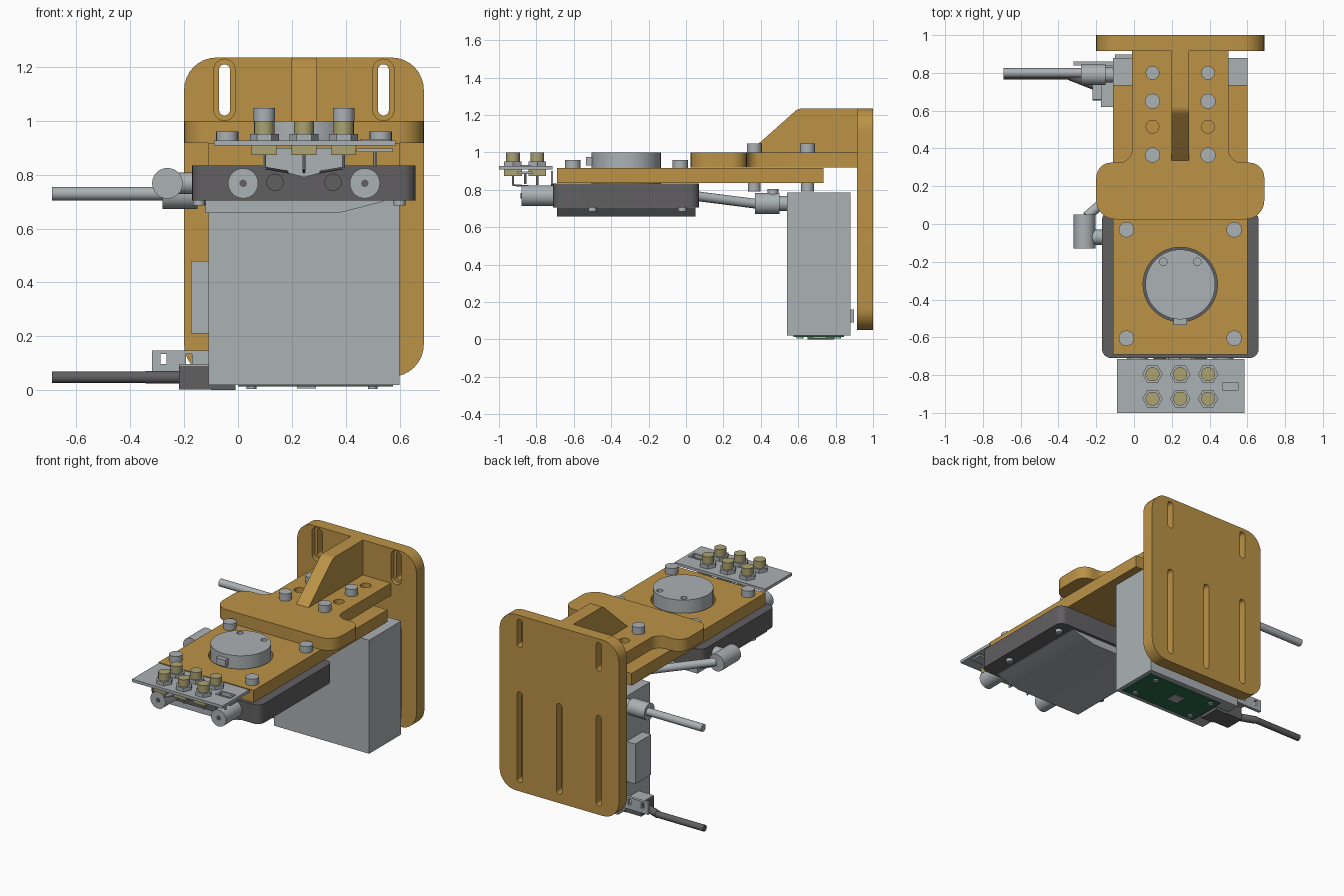
import bpy, bmesh, math
from mathutils import Vector, Matrix

if "Cube" in bpy.data.objects:
    bpy.data.objects.remove(bpy.data.objects["Cube"])


def material(name, r, g, b):
    m = bpy.data.materials.new(name)
    m.diffuse_color = (r, g, b, 1)
    m.use_nodes = True
    m.node_tree.nodes["Principled BSDF"].inputs["Base Color"].default_value = m.diffuse_color
    return m


GOLD = material("anodised gold", 0.50, 0.29, 0.062)
GREY = material("light grey metal", 0.41, 0.44, 0.455)
DARK = material("dark grey", 0.12, 0.115, 0.12)
BRASS = material("pale brass", 0.41, 0.36, 0.165)
GREEN = material("circuit green", 0.025, 0.15, 0.065)
CX = 0.245  # centre line of the bracket

# Columns map the outline's u, v and extrusion direction to world axes
AXES = {
    'Z': Matrix(((1, 0, 0), (0, 1, 0), (0, 0, 1))),
    'Y': Matrix(((1, 0, 0), (0, 0, -1), (0, 1, 0))),
    'X': Matrix(((0, 0, 1), (1, 0, 0), (0, 1, 0))),
}


def finish(ob, name, mat):
    ob.name = name
    ob.data.materials.clear()
    ob.data.materials.append(mat)
    bpy.ops.object.select_all(action='DESELECT')
    ob.select_set(True)
    bpy.context.view_layer.objects.active = ob
    bpy.ops.object.shade_smooth_by_angle(angle=math.radians(30))
    return ob


def rounded(pts, radii, n=8):
    """Polygon with each corner replaced by a tangent arc."""
    out = []
    for i, (p, r) in enumerate(zip(pts, radii)):
        p = Vector(p)
        if r == 0:
            out.append(p)
            continue
        a = (Vector(pts[i - 1]) - p).normalized()
        b = (Vector(pts[(i + 1) % len(pts)]) - p).normalized()
        half = a.angle(b) / 2
        c = p + (a + b).normalized() * (r / math.sin(half))
        t = r / math.tan(half)
        s, e = p + a * t - c, p + b * t - c
        sweep = s.angle(e)
        for k in range(n + 1):
            f = k / n
            out.append(c + (s * math.sin((1 - f) * sweep) + e * math.sin(f * sweep)) / math.sin(sweep))
    return out


def rect(x0, x1, y0, y1, r=0):
    return rounded([(x0, y0), (x1, y0), (x1, y1), (x0, y1)], [r] * 4)


def circle(x, y, r, n=24):
    return [(x + r * math.cos(2 * math.pi * k / n), y + r * math.sin(2 * math.pi * k / n)) for k in range(n)]


def plate(name, outline, w0, w1, mat, axis='Z', holes=()):
    """Extruded outline with through holes, spanning w0 to w1 on the axis."""
    cu = bpy.data.curves.new(name, 'CURVE')
    cu.dimensions = '2D'
    cu.fill_mode = 'BOTH'
    cu.extrude = abs(w1 - w0) / 2
    for loop in [outline, *holes]:
        sp = cu.splines.new('POLY')
        sp.points.add(len(loop) - 1)
        for pt, co in zip(sp.points, loop):
            pt.co = (co[0], co[1], 0, 1)
        sp.use_cyclic_u = True
    ob = bpy.data.objects.new(name, cu)
    bpy.context.collection.objects.link(ob)
    bpy.ops.object.select_all(action='DESELECT')
    ob.select_set(True)
    bpy.context.view_layer.objects.active = ob
    bpy.ops.object.convert(target='MESH')
    ob = bpy.context.object
    m = AXES[axis]
    mid = (w0 + w1) / 2 * (-1 if axis == 'Y' else 1)
    bm = bmesh.new()
    bm.from_mesh(ob.data)
    bmesh.ops.remove_doubles(bm, verts=bm.verts, dist=1e-5)
    for v in bm.verts:
        v.co = m @ (v.co + Vector((0, 0, mid)))
    bmesh.ops.recalc_face_normals(bm, faces=bm.faces)
    bm.to_mesh(ob.data)
    bm.free()
    return finish(ob, name, mat)


def box(name, x0, x1, y0, y1, z0, z1, mat):
    return plate(name, rect(x0, x1, y0, y1), z0, z1, mat)


def rod(name, p, q, r, mat, n=24):
    p, q = Vector(p), Vector(q)
    bpy.ops.mesh.primitive_cylinder_add(vertices=n, radius=r, depth=(q - p).length, location=(p + q) / 2)
    ob = bpy.context.object
    ob.rotation_euler = (q - p).to_track_quat('Z', 'Y').to_euler()
    return finish(ob, name, mat)


# Back plate: slots are narrow behind and wider in front
slots = [(CX - 0.295, 1.02, 1.21), (CX + 0.295, 1.02, 1.21)] + [(CX + d, 0.11, 0.72) for d in (-0.295, 0, 0.295)]
for name, y0, y1, h in (("back_plate", 0.945, 1.0, 0.02), ("back_plate_front", 0.915, 0.945, 0.039)):
    g = h - 0.02
    plate(name, rect(-0.2, 0.69, 0.05, 1.235, 0.12), y0, y1, GOLD, 'Y',
          [rect(x - h, x + h, a - g, b + g, h * 0.99) for x, a, b in slots])

# Arm with a broad rounded head, and the triangular rib
arm = [(-0.2, 0.025), (0.69, 0.025), (0.69, 0.325), (0.5, 0.325), (0.5, 0.915), (-0.01, 0.915), (-0.01, 0.325), (-0.2, 0.325)]
columns = (CX - 0.147, CX + 0.147)
plate("arm", rounded(arm, [0.1, 0.1, 0.08, 0.07, 0, 0, 0.07, 0.08]), 0.918, 1.0, GOLD,
      holes=[circle(x, y, 0.034) for x in columns for y in (0.515, 0.8)])
plate("rib", rounded([(0.325, 0.99), (0.915, 0.99), (0.915, 1.235), (0.6, 1.235)], [0, 0, 0, 0.06]),
      CX - 0.046, CX + 0.046, GOLD, 'X')
for x in columns:
    for y in (0.365, 0.65):
        rod("arm_screw", (x, y, 0.99), (x, y, 1.048), 0.04, GREY)
        rod("arm_screw_end", (x, y, 0.79), (x, y, 0.84), 0.034, GREY)

# Mounting plate with round opening and corner screws
plate("mounting_plate", rect(-0.11, 0.6, -0.69, 0.735), 0.835, 0.917, GOLD, holes=[circle(CX, -0.32, 0.197, 48)])
for x in (CX - 0.285, CX + 0.285):
    for y in (-0.03, -0.605):
        rod("corner_screw", (x, y, 0.91), (x, y, 0.96), 0.041, GREY)

# Round cap with two dimples and a key
rod("cap_base", (CX, -0.32, 0.83), (CX, -0.32, 0.975), 0.185, GREY, 48)
plate("cap_top", circle(CX, -0.32, 0.185, 48), 0.975, 1.0, GREY,
      holes=[circle(CX + d, -0.2, 0.02, 16) for d in (-0.09, 0.09)])
box("cap_key", CX - 0.035, CX + 0.035, -0.535, -0.49, 0.93, 0.975, GREY)

# Dark housing, its sloped underside cover and screws
plate("housing", rect(-0.17, 0.66, -0.71, 0.07, 0.05), 0.705, 0.834, DARK)
plate("bottom_cover", [(-0.12, 0.71), (-0.12, 0.657), (0.37, 0.657), (0.54, 0.7), (0.54, 0.71)], -0.69, 0.05, GREY, 'Y')
for x in (-0.145, 0.6):
    for y in (-0.5, -0.02):
        rod("cover_screw", (x, y, 0.685), (x, y, 0.71), 0.022, GREY, 16)

# Front ports
for s in (-1, 1):
    x = CX + s * 0.226
    rod("port", (x, -0.88, 0.768), (x, -0.70, 0.768), 0.056, GREY, 32)
    rod("port_core", (x, -0.884, 0.768), (x, -0.87, 0.768), 0.014, DARK, 12)
    rod("small_port", (CX + s * 0.108, -0.72, 0.772), (CX + s * 0.108, -0.70, 0.772), 0.032, DARK)

# Connector board with six threaded connectors
plate("connector_board", rect(-0.09, 0.585, -1.0, -0.715), 0.908, 0.927, GREY,
      holes=[rect(0.468, 0.55, -0.878, -0.838)])
plate("board_frame", rect(0.455, 0.562, -0.888, -0.828), 0.925, 0.932, GREY, holes=[rect(0.468, 0.55, -0.878, -0.838)])
box("board_socket", 0.44, 0.575, -0.9, -0.82, 0.885, 0.897, GREY)
rod("socket_pin", (0.508, -0.86, 0.83), (0.508, -0.86, 0.89), 0.006, GREY, 8)
plate("board_bracket", [(0.1, 0.9), (0.1, 0.83), (CX, 0.79), (0.39, 0.83), (0.39, 0.9)], -0.722, -0.712, GREY, 'Y')
for dx in (-0.147, 0, 0.147):
    for y in (-0.795, -0.925):
        x = CX + dx
        plate("hex_nut", circle(x, y, 0.054, 6), 0.925, 0.952, GREY)
        rod("connector", (x, y, 0.94), (x, y, 1.0), 0.037, BRASS)
        box("connector_base", x - 0.047, x + 0.047, y - 0.047, y + 0.047, 0.873, 0.909, BRASS)
        rod("connector_pin", (x, y, 0.825), (x, y, 0.875), 0.006, GREY, 8)
        if y > -0.9:
            rod("signal_wire", (x, -0.925, 0.825), (CX + dx * 0.4, -0.71, 0.81), 0.005, GREY, 8)

# Electronics box, side cover and circuit board beneath
box("electronics_box", -0.11, 0.6, 0.54, 0.88, 0.02, 0.785, GREY)
box("side_cover", -0.175, -0.105, 0.62, 0.79, 0.21, 0.48, GREY)
box("circuit_board", 0.0, 0.575, 0.575, 0.845, 0.013, 0.022, GREEN)
box("board_chip", 0.22, 0.29, 0.68, 0.75, 0.006, 0.014, GREY)
for x in (0.5, 0.05):
    for y in (0.61, 0.81):
        rod("board_screw", (x, y, 0.005), (x, y, 0.015), 0.018, GREY, 16)

# Pipe from the housing side to the electronics box
rod("side_fitting", (-0.262, -0.13, 0.768), (-0.262, 0.05, 0.768), 0.057, GREY, 32)
rod("side_fitting_stub", (-0.25, -0.07, 0.768), (-0.16, -0.07, 0.768), 0.04, GREY)
rod("link_pipe", (-0.25, 0.04, 0.768), (0.16, 0.4, 0.722), 0.026, GREY)
rod("link_fitting", (0.16, 0.37, 0.727), (0.16, 0.5, 0.727), 0.057, GREY, 32)
rod("link_fitting_stub", (0.16, 0.49, 0.727), (0.16, 0.55, 0.727), 0.04, GREY)
rod("link_fitting_top", (0.16, 0.465, 0.75), (0.16, 0.465, 0.805), 0.03, GREY)

# Upper outlet pipe
rod("outlet_pipe", (-0.69, 0.8, 0.73), (-0.25, 0.8, 0.73), 0.025, GREY)
rod("outlet_fitting", (-0.28, 0.79, 0.727), (-0.15, 0.79, 0.727), 0.055, GREY, 32)
rod("outlet_stub", (-0.16, 0.79, 0.727), (-0.1, 0.79, 0.727), 0.04, GREY)

# Lower cable, plug and slotted bracket
box("cable_plug", -0.22, -0.09, 0.655, 0.79, 0.003, 0.09, DARK)
rod("cable", (-0.69, 0.785, 0.048), (-0.33, 0.785, 0.048), 0.021, DARK)
rod("cable_sleeve", (-0.34, 0.785, 0.048), (-0.2, 0.73, 0.048), 0.024, DARK)
plate("cable_bracket", rect(-0.32, -0.1, 0.068, 0.147), 0.84, 0.86, GREY, 'Y',
      [rect(x - 0.011, x + 0.011, 0.098, 0.135) for x in (-0.277, -0.182)])
box("cable_bracket_tab", -0.22, -0.1, 0.66, 0.85, 0.088, 0.098, GREY)
box("rear_connector", -0.1, 0.0, 0.875, 0.897, 0.09, 0.16, GREY)
box("lower_connector", -0.1, -0.01, 0.65, 0.79, 0.0, 0.022, DARK)
